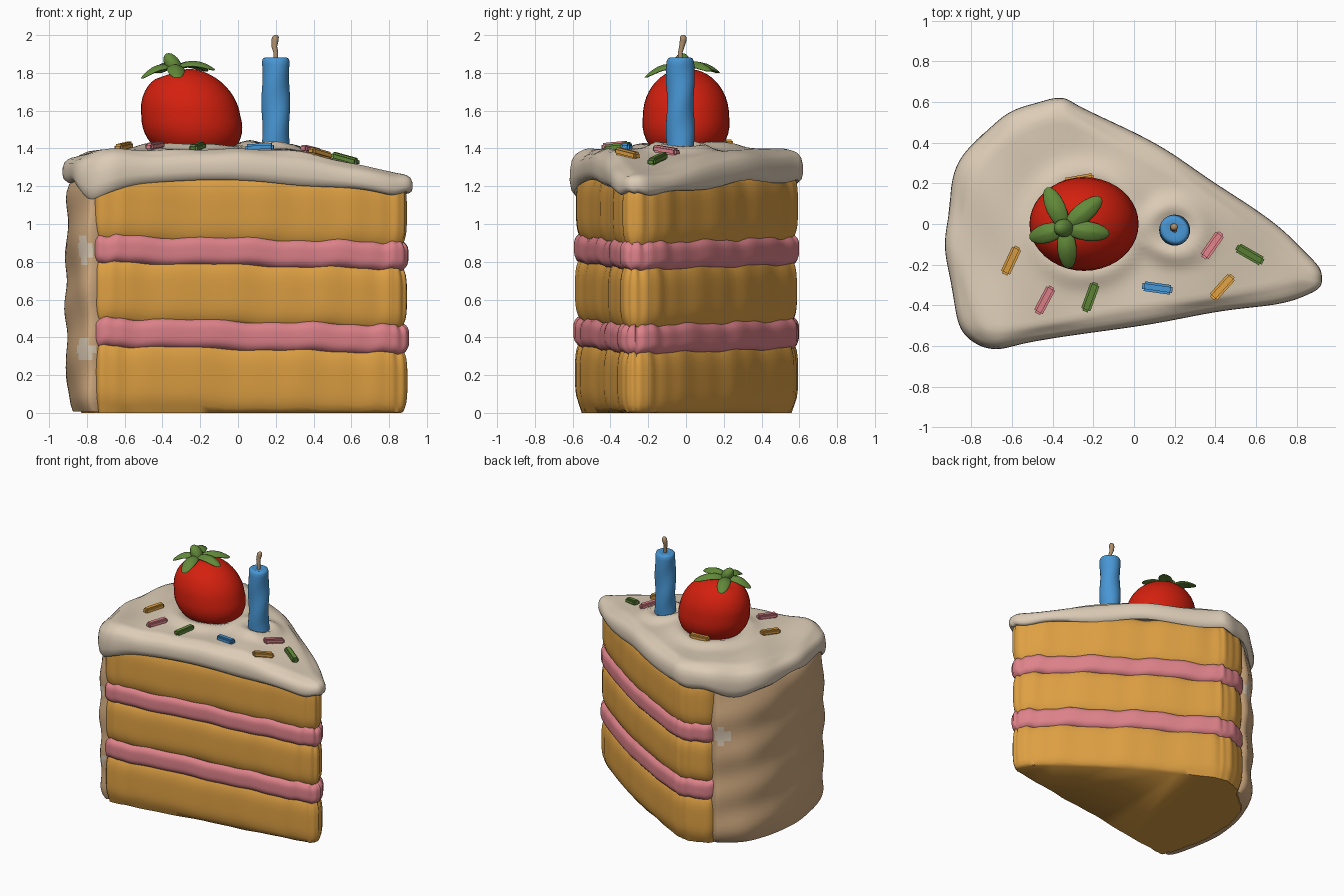
import bpy, bmesh, math
from math import sin, cos, pi, exp
from mathutils import Vector, Matrix

cube = bpy.data.objects.get("Cube")
if cube:
    bpy.data.objects.remove(cube)


def material(name, rgb):
    col = [(c / 255 / 12.92 if c < 11 else ((c / 255 + 0.055) / 1.055) ** 2.4) for c in rgb] + [1]
    m = bpy.data.materials.new(name)
    m.use_nodes = True
    m.diffuse_color = col
    m.node_tree.nodes["Principled BSDF"].inputs["Base Color"].default_value = col
    return m


SPONGE = material("golden sponge", (222, 160, 67))
ICING = material("cream icing", (220, 204, 182))
COAT = material("tan crumb coat", (208, 170, 128))
PINK = material("pink filling", (222, 130, 138))
RED = material("berry red", (212, 32, 14))
GREEN = material("leaf green", (98, 138, 58))
BLUE = material("candle blue", (72, 150, 212))
WICK = material("wick tan", (172, 142, 108))


def finish(name, bm, mats, angle=50, rule=None):
    bmesh.ops.recalc_face_normals(bm, faces=bm.faces)
    for f in bm.faces:
        f.material_index = rule(f.calc_center_median()) if rule else 0
    me = bpy.data.meshes.new(name)
    bm.to_mesh(me)
    bm.free()
    for m in mats:
        me.materials.append(m)
    ob = bpy.data.objects.new(name, me)
    bpy.context.collection.objects.link(ob)
    bpy.ops.object.select_all(action='DESELECT')
    ob.select_set(True)
    bpy.context.view_layer.objects.active = ob
    bpy.ops.object.shade_smooth_by_angle(angle=math.radians(angle))
    return ob


def loft(name, rings, mats, rule=None):
    """Skin a stack of equal rings and cap both ends."""
    bm = bmesh.new()
    vs = [[bm.verts.new(p) for p in r] for r in rings]
    n = len(rings[0])
    for a, b in zip(vs, vs[1:]):
        for i in range(n):
            j = (i + 1) % n
            bm.faces.new((a[i], a[j], b[j], b[i]))
    bm.faces.new(vs[0])
    bm.faces.new(vs[-1])
    return finish(name, bm, mats, 60, rule)


# Wedge outline seen from above, smoothed with a Catmull-Rom spline
KEYS = [(.905, -.27), (.86, -.335), (.72, -.37), (.4, -.425), (0, -.485), (-.5, -.57),
        (-.7, -.595), (-.8, -.56), (-.86, -.43), (-.905, -.2), (-.905, 0), (-.88, .2),
        (-.8, .37), (-.65, .5), (-.5, .58), (-.37, .6), (-.25, .56), (.1, .375),
        (.4, .19), (.7, -.03), (.86, -.17)]
STEPS = 8
keys = [Vector(k) for k in KEYS]
outline = []
for i in range(len(keys)):
    p0, p1, p2, p3 = (keys[(i + d) % len(keys)] for d in (-1, 0, 1, 2))
    for s in range(STEPS):
        t = s / STEPS
        outline.append(.5 * (2 * p1 + (p2 - p0) * t + (2 * p0 - 5 * p1 + 4 * p2 - p3) * t * t
                             + (3 * p1 - p0 - 3 * p2 + p3) * t ** 3))
N = len(outline)
normals = []
for i in range(N):
    t = (outline[(i + 1) % N] - outline[i - 1]).normalized()
    normals.append(Vector((-t.y, t.x)))
MIDDLE = Vector((-.25, -.03))


def clamp(v):
    return max(0, min(1, v))


def smooth(v):
    v = clamp(v)
    return v * v * (3 - 2 * v)


def coated(p):
    """1 on the rounded outer wall of the slice, 0 on the cut sides."""
    return smooth((-.64 + .148 * p.y - p.x) / .07)


# Sponge and filling layers with bulging, slightly wavy edges
def layer(name, mat, z0, z1, out, bulge, phase):
    rings = []
    for k in range(13):
        t = k / 6 - 1
        ring = []
        for i, p in enumerate(outline):
            wave = .006 * sin(i * .55 + phase) + .004 * sin(i * 1.3 + phase * 2)
            off = out - bulge * abs(t) ** 4 + wave * .6 - .035 * coated(p)
            q = p + normals[i] * off
            z = z0 + (z1 - z0) * (t + 1) / 2
            lift = (wave - .024 * p.x) if z > .02 else 0
            ring.append((q.x, q.y, z + lift))
        rings.append(ring)
    loft(name, rings, [mat])


layer("bottom_sponge", SPONGE, 0, .37, -.012, .035, 0)
layer("lower_filling", PINK, .33, .49, -.004, .035, 1)
layer("middle_sponge", SPONGE, .46, .81, -.012, .035, 2)
layer("upper_filling", PINK, .775, .93, -.004, .035, 3)
layer("top_sponge", SPONGE, .89, 1.26, -.012, .035, 4)

# Rippled crumb coat around the outer wall, with a few smears
SMEARS = [Vector((-.82, -.54, .86)), Vector((-.82, -.54, .33)), Vector((-.65, .5, .86))]
rings = []
for k in range(33):
    t = k / 32
    ring = []
    for i, p in enumerate(outline):
        w = coated(p)
        ripple = .007 * sin(t * 26 + i * .12) + .004 * sin(t * 11 - i * .3)
        edge = .04 * abs(2 * t - 1) ** 10
        q = (p + normals[i] * (ripple - edge)).lerp(MIDDLE, .12 * (1 - w))
        ring.append((q.x, q.y, .008 + 1.24 * t))
    rings.append(ring)
loft("crumb_coat", rings, [COAT, ICING],
     lambda c: int(any((c - s).length < .065 for s in SMEARS)))

# Icing cap with mounds round the toppings and a drooping rim
BERRY = Vector((-.24, 0))
CANDLE = Vector((.2, -.03))


def top(p):
    z = 1.395 - .12 * smooth((p.x - .15) / .8) - .03 * smooth((-.6 - p.x) / .3)
    z += .035 * exp(-((p - CANDLE).length - .12) ** 2 / .003)
    z += .03 * exp(-((p - BERRY).length - .25) ** 2 / .004)
    return z + .007 * sin(9 * p.x + 2) * sin(8 * p.y) + .004 * sin(17 * p.x + 11 * p.y)


def rim(i, p):
    drip = .09 * exp(-(p - Vector((-.76, -.58))).length ** 2 / .02)
    drip += .06 * exp(-(p - Vector((-.75, .42))).length ** 2 / .04)
    return 1.225 - .065 * smooth((p.x - .1) / .8) - drip + .009 * sin(i * .42)


RIM = [(-.045, .15), (-.01, 0), (.008, .1), (.015, .3), (.013, .55), (.004, .78), (-.015, .92), (-.035, .985)]
rings = []
for off, h in RIM:
    ring = []
    for i, p in enumerate(outline):
        q = p + normals[i] * (off + .006 * sin(i * .42 + 1))
        low = rim(i, p)
        ring.append((q.x, q.y, low + (top(p) - .015 - low) * h))
    rings.append(ring)
for k in range(1, 22):
    ring = []
    for i, p in enumerate(outline):
        q = (p - normals[i] * .035).lerp(MIDDLE, .03 + .96 * (k - 1) / 20)
        ring.append((q.x, q.y, top(q) - (.008 if k == 1 else 0)))
    rings.append(ring)
loft("icing", rings, [ICING])


# Strawberry leaning towards the candle
def ball(name, mat, shape, segments=40, rows=24):
    bm = bmesh.new()
    bmesh.ops.create_uvsphere(bm, u_segments=segments, v_segments=rows, radius=1)
    for v in bm.verts:
        v.co = shape(v.co.copy())
    finish(name, bm, [mat], 80)


def berry(n):
    wide = 1 + .16 * max(0, -n.z)
    dimple = .03 * exp(-((n.x + .3) ** 2 + n.y ** 2) / .06) if n.z > 0 else 0
    return Vector((-.25 + .262 * n.x * wide - .035 * n.z, .228 * n.y * wide,
                   1.575 + .25 * n.z - dimple))


ball("strawberry", RED, berry)

# Leafy crown: five curved leaves and a stub of stem
CROWN = Vector((-.34, -.02, 1.825))
LEAVES = [(-.43, .18, 1.80), (-.16, .13, 1.81), (-.12, -.05, 1.815), (-.32, -.22, 1.775), (-.515, -.07, 1.77)]
for k, tip in enumerate(LEAVES):
    reach = Vector(tip) - CROWN
    side = Vector((-reach.y, reach.x, 0)).normalized()

    def leaf(n, reach=reach, side=side):
        t = (n.x + 1) / 2
        return (CROWN + reach * t + side * (.048 * n.y)
                + Vector((0, 0, .014 * n.z + .03 * sin(pi * t) - .012 * abs(n.y))))
    ball("leaf_%d" % (k + 1), GREEN, leaf, 16, 10)
ball("berry_stem", GREEN,
     lambda n: Vector((-.345 - .022 * n.z + .045 * n.x, -.02 + .045 * n.y, 1.845 + .06 * n.z)), 16, 10)


# Candle with a soft twist, and its bent wick
def tube(name, mat, stations, segments, twist=0):
    rings = []
    for x, y, z, r in stations:
        ring = []
        for i in range(segments):
            a = 2 * pi * i / segments
            rr = r * (1 + twist * sin(2 * a - z * 22))
            ring.append((x + rr * cos(a), y + rr * sin(a), z))
        rings.append(ring)
    loft(name, rings, [mat])


body = [(CANDLE.x, CANDLE.y, 1.36 + .5 * k / 24, .073) for k in range(25)]
body += [(CANDLE.x, CANDLE.y, 1.875, .067), (CANDLE.x, CANDLE.y, 1.882, .055), (CANDLE.x, CANDLE.y, 1.876, .03)]
tube("candle", BLUE, body, 32, .045)
tube("wick", WICK, [(.2, -.03, 1.86, .013), (.2, -.03, 1.91, .013), (.192, -.022, 1.94, .015),
                    (.196, -.015, 1.97, .019), (.198, -.015, 1.99, .018), (.2, -.015, 2, .009)], 10)

# Sprinkles scattered on the icing
SPRINKLES = [(-.605, -.18, 65, SPONGE), (-.44, -.375, 62, PINK), (-.215, -.36, 70, GREEN),
             (.115, -.315, -8, BLUE), (.385, -.105, 55, PINK), (.57, -.15, -30, GREEN),
             (.435, -.31, 48, SPONGE), (-.27, .215, 10, SPONGE)]
for k, (x, y, turn, mat) in enumerate(SPRINKLES):
    spin = Matrix.Rotation(math.radians(turn), 3, 'Z')
    along = spin @ Vector((.06, 0, 0))
    here = Vector((x, y))
    slope = (top(here + along.xy) - top(here - along.xy)) / .12
    bm = bmesh.new()
    bmesh.ops.create_cube(bm, size=1)
    for v in bm.verts:
        v.co = Vector((v.co.x * .15, v.co.y * .048, v.co.z * .04))
    bmesh.ops.bevel(bm, geom=bm.edges[:], offset=.01, segments=2, affect='EDGES')
    for v in bm.verts:
        q = spin @ v.co
        v.co = Vector((x + q.x, y + q.y, top(here) + .015 + q.z + slope * v.co.x))
    finish("sprinkle_%d" % (k + 1), bm, [mat], 40)
